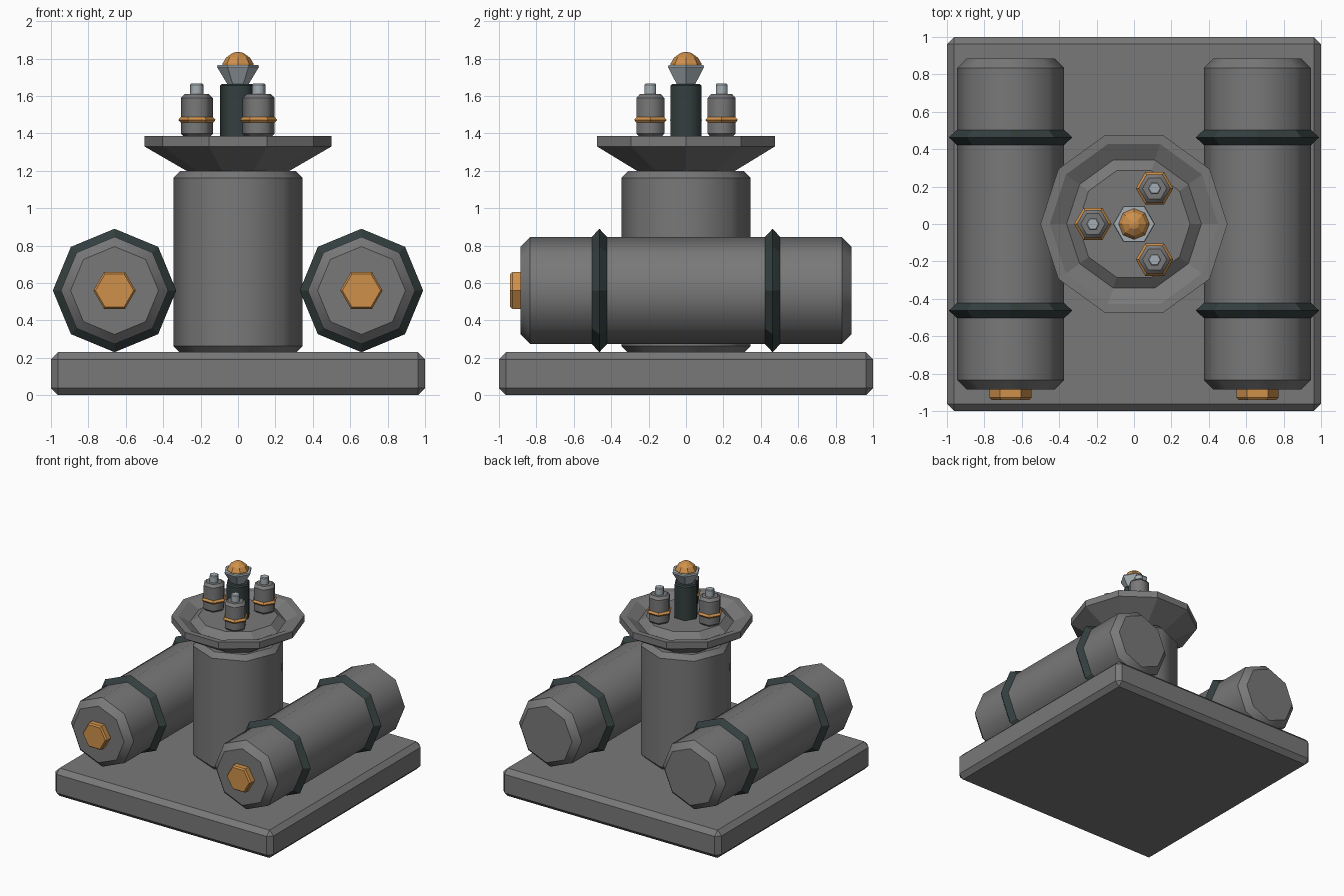
import bpy, bmesh, math
from mathutils import Matrix

cube = bpy.data.objects.get("Cube")
if cube:
    bpy.data.objects.remove(cube, do_unlink=True)


def material(name, rgb):
    m = bpy.data.materials.new(name)
    m.use_nodes = True
    m.diffuse_color = (*rgb, 1)
    m.node_tree.nodes["Principled BSDF"].inputs["Base Color"].default_value = (*rgb, 1)
    return m


GREY = material("steel grey", (0.19, 0.19, 0.19))
DARK = material("dark rubber", (0.035, 0.05, 0.05))
ORANGE = material("copper orange", (0.62, 0.28, 0.07))
LIGHT = material("pale metal", (0.38, 0.43, 0.46))


def finish(bm, name, mat):
    bmesh.ops.recalc_face_normals(bm, faces=bm.faces[:])
    mesh = bpy.data.meshes.new(name)
    bm.to_mesh(mesh)
    bm.free()
    mesh.materials.append(mat)
    obj = bpy.data.objects.new(name, mesh)
    bpy.context.collection.objects.link(obj)
    return obj


def lathe(name, profile, sides, mat, loc=(0, 0, 0), smooth=False, closed=False, along_y=False):
    """Turn a (radius, height) profile around z; rings stay sharp when smooth."""
    bm = bmesh.new()
    rings = []
    for r, z in profile:
        rings.append([bm.verts.new((r * math.cos(math.tau * i / sides),
                                    r * math.sin(math.tau * i / sides), z))
                      for i in range(sides)])
    pairs = list(zip(rings, rings[1:]))
    if closed:
        pairs.append((rings[-1], rings[0]))
    for low, high in pairs:
        for i in range(sides):
            j = (i + 1) % sides
            face = bm.faces.new((low[i], low[j], high[j], high[i]))
            face.smooth = smooth
    if not closed:
        bm.faces.new(rings[0][::-1])
        bm.faces.new(rings[-1])
    for ring in rings:
        for i in range(sides):
            edge = bm.edges.get((ring[i], ring[(i + 1) % sides]))
            edge.smooth = False
    if along_y:
        bm.transform(Matrix.Rotation(math.pi / 2, 4, "X"))
    obj = finish(bm, name, mat)
    obj.location = loc
    return obj


def drum(r, low, high, bevel):
    """Profile of a cylinder with bevelled ends."""
    return [(r - bevel, low), (r, low + bevel), (r, high - bevel), (r - bevel, high)]


def band(inner, outer, z, half):
    """Diamond-shaped ring section."""
    return [(inner, z - half), (outer, z), (inner, z + half), (inner - 0.03, z)]


# Base slab with bevelled edges
bm = bmesh.new()
bmesh.ops.create_cube(bm, size=1, matrix=Matrix.Translation((0, 0, 0.115))
                      @ Matrix.Diagonal((2, 2, 0.23, 1)))
bmesh.ops.bevel(bm, geom=bm.edges[:], offset=0.038, segments=1, affect="EDGES")
finish(bm, "base_slab", GREY)

# Horizontal tanks with clamp bands and front plugs
for side, x in (("left", 0.66), ("right", -0.66)):
    loc = (x, 0, 0.56)
    lathe(side + "_tank", drum(0.287, -0.885, 0.885, 0.052), 8, GREY, loc, True, along_y=True)
    for place, y in (("front", 0.463), ("back", -0.463)):
        lathe(f"{side}_{place}_band", band(0.287, 0.33, y, 0.04), 8, DARK, loc,
              closed=True, along_y=True)
    lathe(side + "_plug", [(0.113, 0.87), (0.113, 0.928), (0.102, 0.94)], 6, ORANGE, loc,
          along_y=True)

# Central column and the dish on it
lathe("column", drum(0.345, 0.225, 1.2, 0.038), 8, GREY, smooth=True)
lathe("dish", [(0.25, 1.185), (0.5, 1.33), (0.5, 1.385), (0.45, 1.383), (0.36, 1.335),
               (0.3, 1.383)], 10, GREY)

# Centre post with flared collar and dome
lathe("post", [(0.095, 1.37), (0.095, 1.655), (0.085, 1.665)], 6, DARK, smooth=True)
lathe("collar", [(0.055, 1.66), (0.112, 1.755), (0.108, 1.765)], 6, LIGHT)
lathe("dome", [(0.083, 1.755), (0.083, 1.773), (0.064, 1.805), (0.028, 1.83), (0.008, 1.835)],
      8, ORANGE)

# Three capped terminals around the post
for i in range(3):
    a = math.pi / 3 + i * math.tau / 3
    loc = (0.22 * math.cos(a), 0.22 * math.sin(a), 0)
    lathe(f"terminal_{i + 1}", drum(0.086, 1.378, 1.61, 0.021), 6, GREY, loc, True)
    lathe(f"terminal_ring_{i + 1}", band(0.086, 0.1, 1.472, 0.015), 6, ORANGE, loc, closed=True)
    lathe(f"terminal_cap_{i + 1}", drum(0.036, 1.59, 1.666, 0.006), 6, LIGHT, loc, True)
